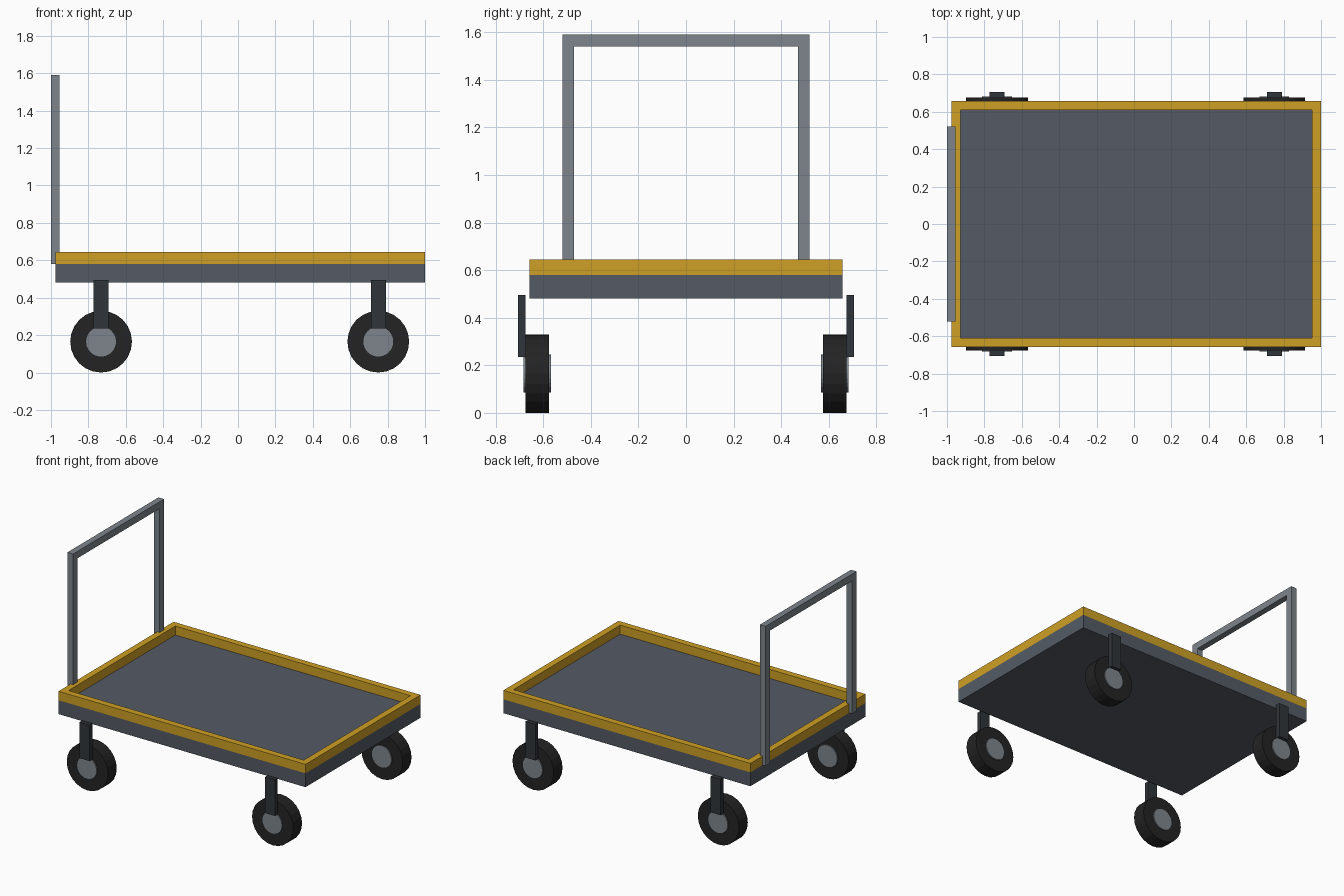
import bpy, math

if "Cube" in bpy.data.objects:
    bpy.data.objects.remove(bpy.data.objects["Cube"])


def material(name, r, g, b):
    m = bpy.data.materials.new(name)
    m.diffuse_color = (r, g, b, 1)
    m.use_nodes = True
    m.node_tree.nodes["Principled BSDF"].inputs["Base Color"].default_value = m.diffuse_color
    return m


STEEL = material("dark_steel", 0.09, 0.105, 0.13)
YELLOW = material("yellow", 0.62, 0.35, 0.018)
TUBE = material("grey_tube", 0.21, 0.235, 0.265)
RUBBER = material("rubber", 0.017, 0.017, 0.017)
BRACKET = material("bracket", 0.03, 0.035, 0.042)


def box(name, x, y, z, mat):
    """Box from (min, max) ranges on each axis."""
    bpy.ops.mesh.primitive_cube_add(size=1, location=[sum(r) / 2 for r in (x, y, z)])
    ob = bpy.context.object
    ob.name = name
    ob.scale = [abs(r[1] - r[0]) for r in (x, y, z)]
    bpy.ops.object.transform_apply(location=False, rotation=False, scale=True)
    ob.data.materials.append(mat)
    return ob


def disc(name, x, y, z, radius, width, sides, mat):
    """Flat-faced cylinder with its axle along y."""
    bpy.ops.mesh.primitive_cylinder_add(vertices=sides, radius=radius, depth=width,
                                        location=(x, y, z), rotation=(math.pi / 2, 0, 0))
    ob = bpy.context.object
    ob.name = name
    ob.data.materials.append(mat)
    return ob


X0, X1, Y = -0.975, 1.0, 0.657      # deck outline
Z0, Z1, Z2 = 0.48, 0.58, 0.645      # deck bottom, deck top, rim top
RIM = 0.047

# Load deck
box("deck", (X0, X1), (-Y, Y), (Z0, Z1), STEEL)

# Raised rim around the deck
for side, s in (("front", -1), ("back", 1)):
    box(f"rim_{side}", (X0, X1), (s * (Y - RIM), s * Y), (Z1, Z2), YELLOW)
inner = (-Y + RIM, Y - RIM)
box("rim_left", (X0, X0 + RIM), inner, (Z1, Z2), YELLOW)
box("rim_right", (X1 - RIM, X1), inner, (Z1, Z2), YELLOW)

# Push handle: two posts and a crossbar
HX = (-1.0, -0.955)
for side, s in (("front", -1), ("back", 1)):
    box(f"handle_post_{side}", HX, (s * 0.47, s * 0.52), (Z1, 1.54), TUBE)
box("handle_crossbar", HX, (-0.52, 0.52), (1.54, 1.59), TUBE)

# Casters: tyre, hub and outer bracket at each corner
R = 0.165
for end, cx in (("left", -0.732), ("right", 0.75)):
    for side, s in (("front", -1), ("back", 1)):
        tag = f"{side}_{end}"
        disc(f"tyre_{tag}", cx, s * 0.625, R, R, 0.10, 24, RUBBER)
        disc(f"hub_{tag}", cx, s * 0.625, R, 0.08, 0.116, 24, TUBE)
        box(f"bracket_{tag}", (cx - 0.04, cx + 0.04), (s * 0.675, s * 0.707),
            (0.235, 0.495), BRACKET)
